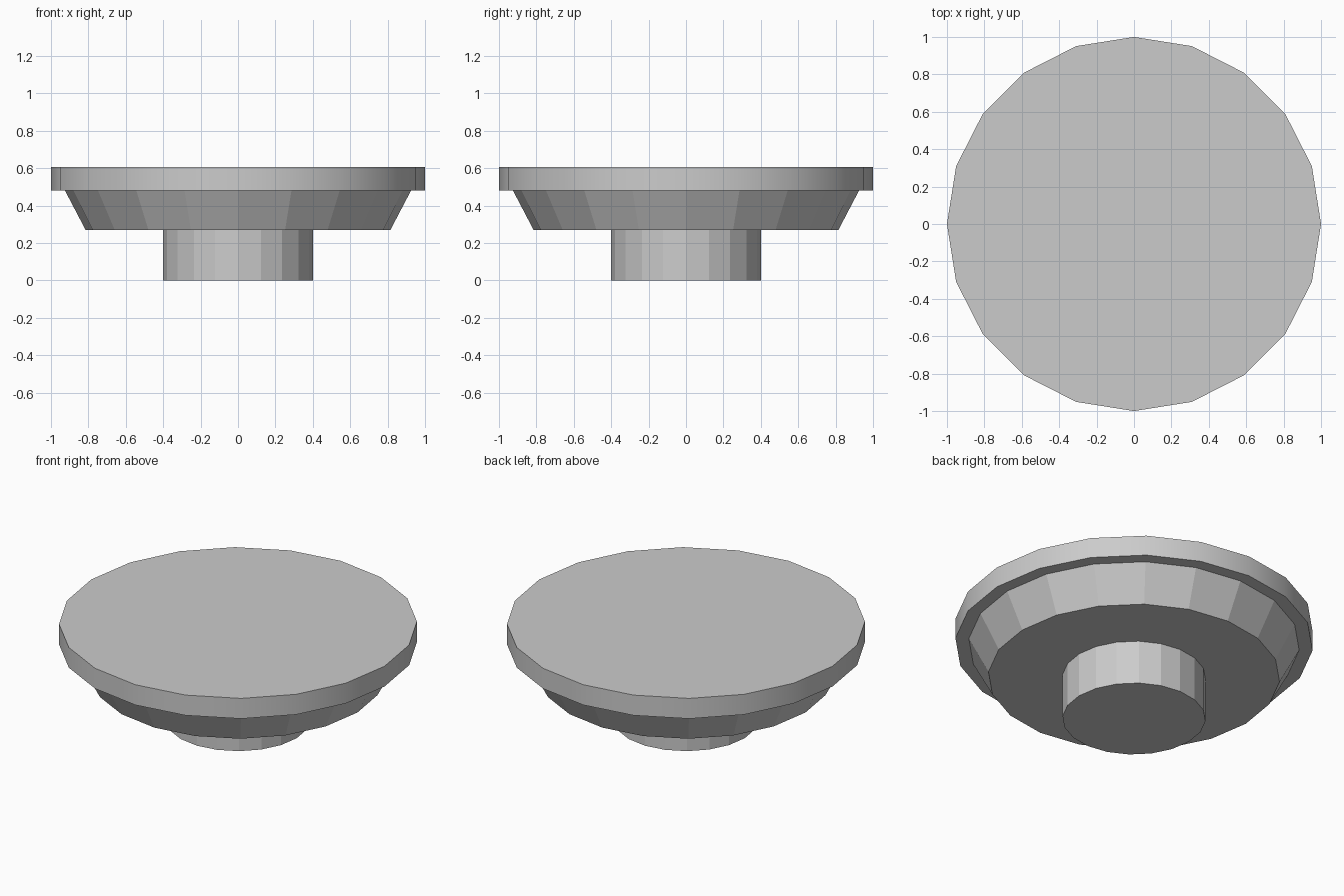
import bpy
import math

if "Cube" in bpy.data.objects:
    bpy.data.objects.remove(bpy.data.objects["Cube"])

SIDES = 20


def frustum(name, r_bottom, r_top, z_bottom, z_top, smooth=False):
    """Upright 20-sided cone section with a corner on the x axis."""
    bpy.ops.mesh.primitive_cone_add(
        vertices=SIDES, radius1=r_bottom, radius2=r_top,
        depth=z_top - z_bottom, location=(0, 0, (z_bottom + z_top) / 2))
    obj = bpy.context.object
    obj.name = name
    if smooth:
        bpy.ops.object.shade_smooth_by_angle(angle=math.radians(30))
    return obj


# Narrow foot
frustum("stem", 0.40, 0.40, 0.0, 0.27)

# Flared body, faceted
frustum("flared_body", 0.815, 0.925, 0.27, 0.48)

# Overhanging top disc with a smooth edge
frustum("top_disc", 1.0, 1.0, 0.48, 0.605, smooth=True)
